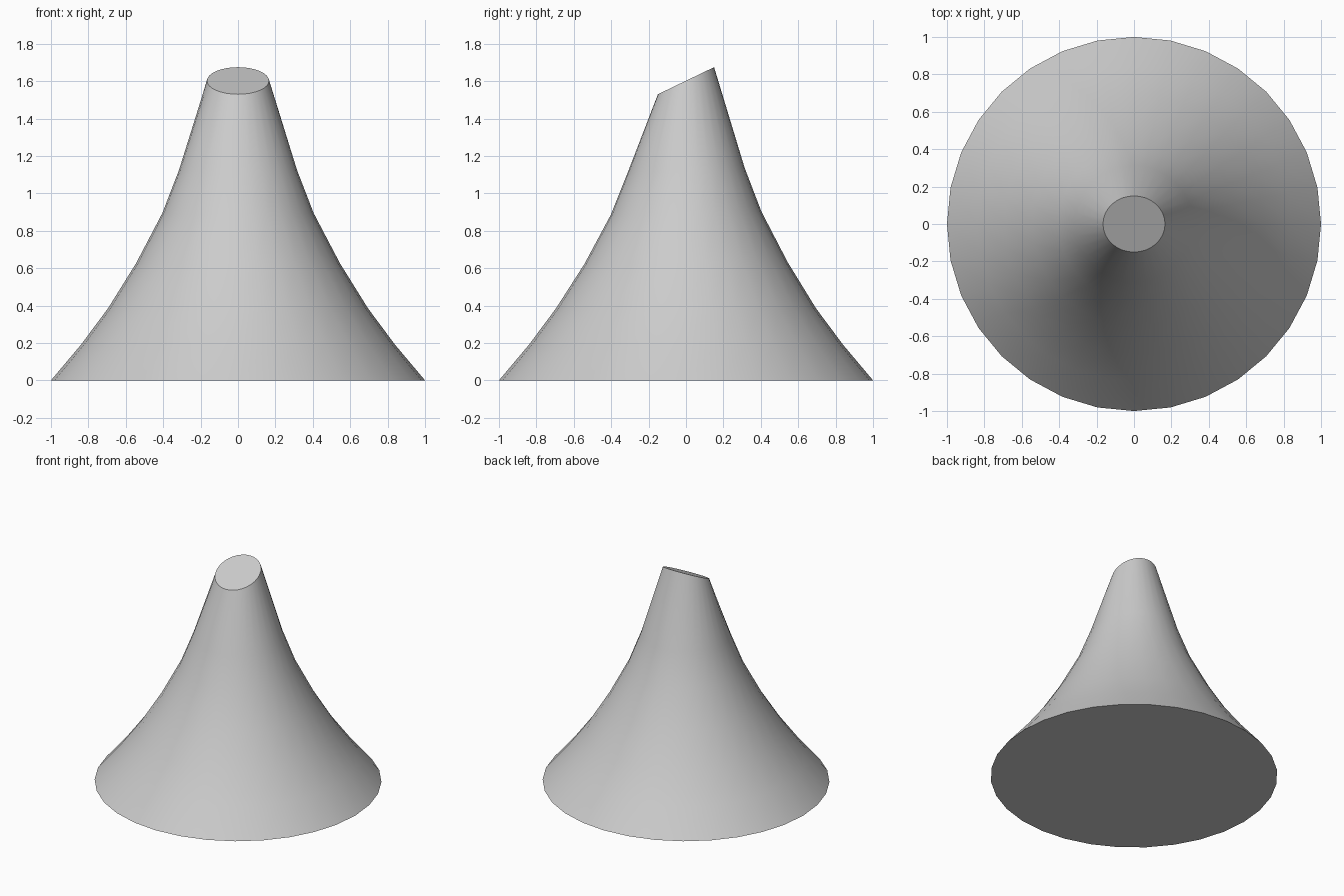
import bpy, bmesh, math

if "Cube" in bpy.data.objects:
    bpy.data.objects.remove(bpy.data.objects["Cube"])

SIDES = 32
SLOPE = 0.482  # tilt of the slanted top cut

# radius, height and share of the top tilt for each ring
PROFILE = [(1.0, 0.0, 0.0), (0.84, 0.19, 0.0), (0.695, 0.385, 0.0),
           (0.545, 0.626, 0.02), (0.405, 0.893, 0.05),
           (0.316, 1.123, 0.1), (0.166, 1.602, 1.0)]

grey = bpy.data.materials.new("light grey")
grey.diffuse_color = (0.6, 0.6, 0.6, 1)
grey.use_nodes = True
grey.node_tree.nodes["Principled BSDF"].inputs["Base Color"].default_value = grey.diffuse_color

# Flared body: stacked rings that lean into the slanted top
bm = bmesh.new()
rings = []
for r, z, tilt in PROFILE:
    depth = r * (1 - 0.095 * tilt)  # a tilted circle is narrower from above
    ring = []
    for i in range(SIDES):
        a = 2 * math.pi * i / SIDES
        y = depth * math.sin(a)
        ring.append(bm.verts.new((r * math.cos(a), y, z + SLOPE * tilt * y)))
    rings.append(ring)

for low, high in zip(rings, rings[1:]):
    for i in range(SIDES):
        j = (i + 1) % SIDES
        bm.faces.new((low[i], low[j], high[j], high[i])).smooth = True

# Flat base and slanted top
bm.faces.new(rings[0][::-1])
bm.faces.new(rings[-1])

mesh = bpy.data.meshes.new("flared_cone")
bm.to_mesh(mesh)
bm.free()
mesh.materials.append(grey)
cone = bpy.data.objects.new("flared_cone", mesh)
bpy.context.collection.objects.link(cone)

# Keep the rims crisp and the sides smooth
bpy.context.view_layer.objects.active = cone
cone.select_set(True)
bpy.ops.object.shade_smooth_by_angle(angle=math.radians(40))
